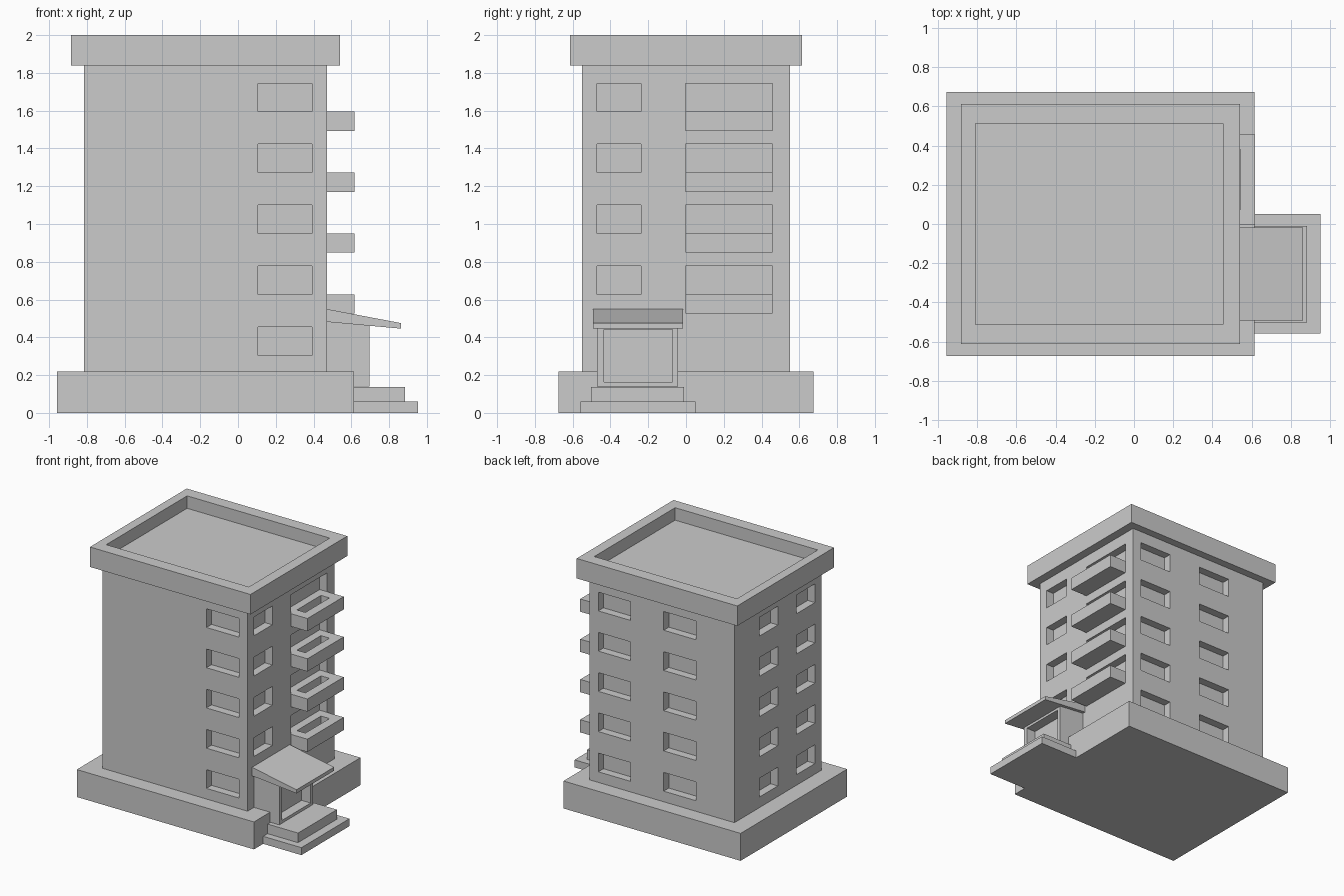
import bpy, bmesh

if "Cube" in bpy.data.objects:
    bpy.data.objects.remove(bpy.data.objects["Cube"])


def add_box(bm, x0, x1, y0, y1, z0, z1):
    v = [bm.verts.new((x, y, z)) for x in (x0, x1) for y in (y0, y1) for z in (z0, z1)]
    for f in ((0, 1, 3, 2), (4, 6, 7, 5), (0, 4, 5, 1), (2, 3, 7, 6), (0, 2, 6, 4), (1, 5, 7, 3)):
        bm.faces.new([v[i] for i in f])


def finish(name, bm):
    bmesh.ops.recalc_face_normals(bm, faces=bm.faces[:])
    me = bpy.data.meshes.new(name)
    bm.to_mesh(me)
    bm.free()
    ob = bpy.data.objects.new(name, me)
    bpy.context.collection.objects.link(ob)
    return ob


def boxes(name, *dims):
    bm = bmesh.new()
    for d in dims:
        add_box(bm, *d)
    return finish(name, bm)


def prism(name, profile, y0, y1):
    # extrude an xz profile along y
    bm = bmesh.new()
    f = bm.faces.new([bm.verts.new((x, y0, z)) for x, z in profile])
    ext = bmesh.ops.extrude_face_region(bm, geom=[f])['geom']
    bmesh.ops.translate(bm, vec=(0, y1 - y0, 0),
                        verts=[g for g in ext if isinstance(g, bmesh.types.BMVert)])
    return finish(name, bm)


def cut(ob, *dims):
    cutter = boxes(ob.name + "_cutter", *dims)
    cutter.hide_render = True
    mod = ob.modifiers.new("cut", 'BOOLEAN')
    mod.operation = 'DIFFERENCE'
    mod.solver = 'EXACT'
    mod.object = cutter
    bpy.context.view_layer.objects.active = ob
    bpy.ops.object.modifier_apply(modifier=mod.name)
    bpy.data.objects.remove(cutter)


# main block dimensions
X0, X1, Y = -0.815, 0.47, 0.55
D = 0.065          # window recess depth
OUT = 0.03         # cutter overshoot
PITCH = 0.3225     # storey height

# plinth and tower
boxes("plinth", (-0.957, 0.614, -0.675, 0.675, 0, 0.22))
tower = boxes("tower", (X0, X1, -Y, Y, 0.22, 1.84))

# window and balcony door recesses
recesses = []
for i in range(5):
    z0 = 0.305 + PITCH * i
    z1 = z0 + 0.15
    recesses.append((0.105, 0.393, -Y - OUT, -Y + D, z0, z1))
    for a, b in ((0.105, 0.393), (-0.475, -0.187)):
        recesses.append((a, b, Y - D, Y + OUT, z0, z1))
    for a, b in ((0.0, 0.235), (-0.47, -0.235)):
        recesses.append((X0 - OUT, X0 + D, a, b, z0, z1))
    if i > 0:
        recesses.append((X1 - D, X1 + OUT, -0.47, -0.237, z0, z1))
        recesses.append((X1 - D, X1 + OUT, -0.003, 0.457, z0, z1))
cut(tower, *recesses)

# balconies: trays with a thick parapet
for i in range(1, 5):
    top = 0.305 + PITCH * i
    b = boxes(f"balcony_{i}", (X1, 0.618, -0.003, 0.457, top - 0.102, top))
    cut(b, (X1 - 0.02, 0.545, 0.075, 0.38, top - 0.07, top + 0.03))

# roof slab with sunken top
roof = boxes("roof", (-0.884, 0.54, -0.613, 0.613, 1.84, 2.0))
cut(roof, (-0.81, 0.455, -0.512, 0.512, 1.9, 2.05))

# entrance porch with recessed doorway
porch = prism("porch", [(X1, 0.14), (0.695, 0.14), (0.695, 0.464), (X1, 0.49)], -0.47, -0.042)
cut(porch, (0.615, 0.75, -0.435, -0.072, 0.163, 0.442))

# sloping canopy
prism("canopy", [(X1, 0.482), (0.864, 0.446), (0.864, 0.475), (X1, 0.55)], -0.493, -0.017)

# entrance steps
boxes("upper_step", (0.6, 0.884, -0.502, -0.01, 0.06, 0.137))
boxes("lower_step", (0.6, 0.953, -0.558, 0.05, 0, 0.06))
